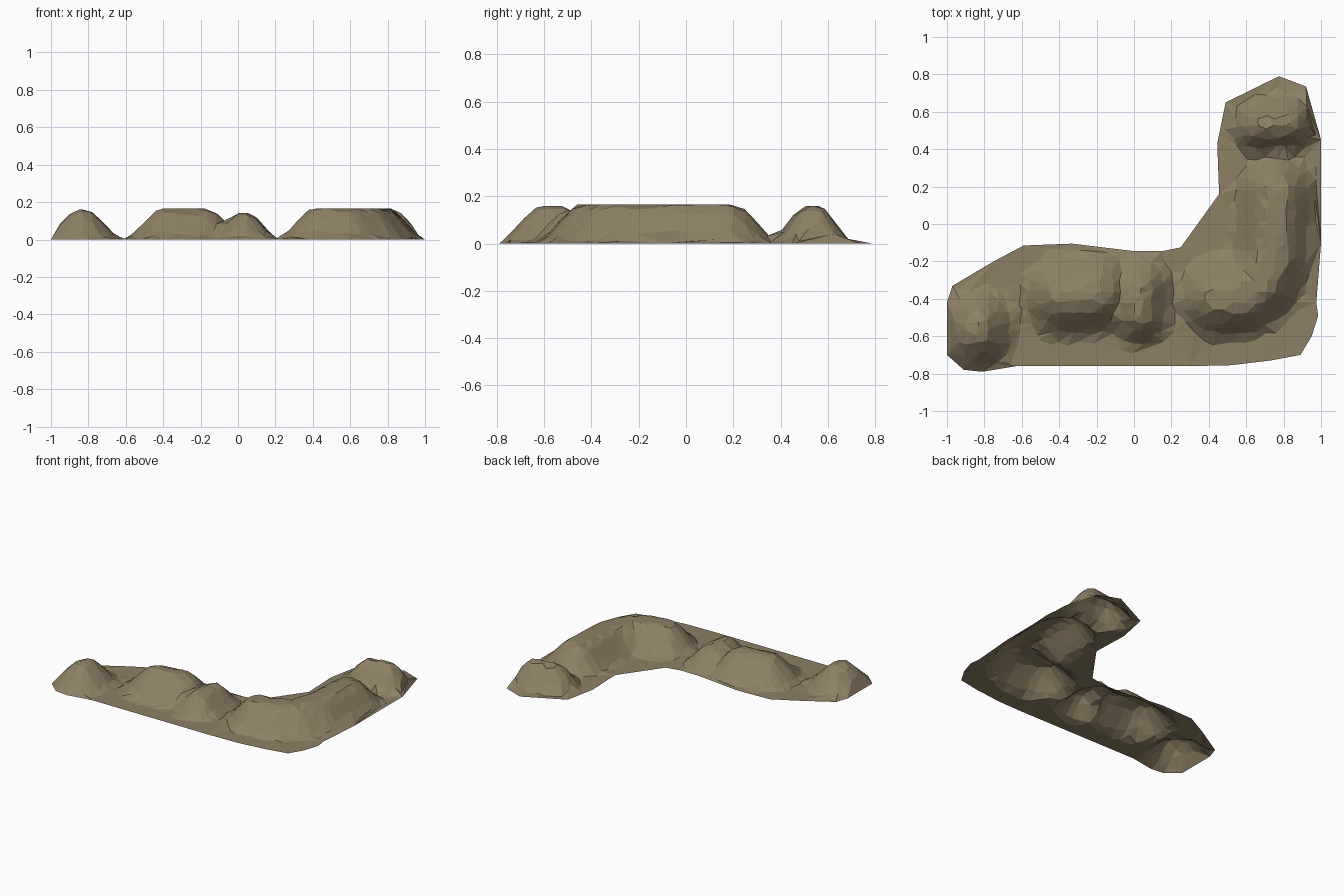
import bpy, random
from mathutils import Vector
from mathutils.geometry import delaunay_2d_cdt, intersect_point_line

if "Cube" in bpy.data.objects:
    bpy.data.objects.remove(bpy.data.objects["Cube"])

random.seed(4)

# Footprint of the ground skirt
outline = [(-1, -.42), (-.97, -.33), (-.75, -.2), (-.59, -.115), (-.33, -.105),
           (0, -.145), (.15, -.145), (.25, -.125), (.455, .16), (.445, .43),
           (.49, .65), (.775, .79), (.92, .735), (1, .45), (1, -.1), (.975, -.42),
           (.985, -.49), (.95, -.6), (.89, -.7), (.73, -.73), (.52, -.755),
           (.3, -.76), (-.63, -.76), (-.81, -.79), (-.91, -.78), (-1, -.7)]

# Mounds: ridge line, crest half-width, foot half-width, height
mounds = [
    ([(-.835, -.59), (-.83, -.54)], .03, .21, .16),                  # left end mound
    ([(-.37, -.39), (-.20, -.37)], .05, .24, .165),                  # long middle mound
    ([(.03, -.49), (.04, -.34)], .025, .18, .143),                   # narrow middle mound
    ([(.45, -.40), (.58, -.39), (.68, -.31), (.74, -.18), (.76, .16)], .06, .235, .166),  # curved bank
    ([(.68, .52), (.83, .54)], .03, .17, .16),                       # far end mound
]


def ridge_distance(p, ridge):
    best = 9
    for a, b in zip(ridge, ridge[1:]):
        a, b = Vector(a), Vector(b)
        q, t = intersect_point_line(p, a, b)
        q = a.lerp(b, min(1, max(0, t)))
        best = min(best, (p - q.to_2d()).length)
    return best


def height(p):
    z = 0
    for ridge, crest, foot, h in mounds:
        t = (foot - ridge_distance(p, ridge)) / (foot - crest)
        t = min(1, max(0, t))
        z = max(z, h * (.5 * t + .5 * t * t * (3 - 2 * t)))
    return z


def inside(p):
    hit = False
    for a, b in zip(outline, outline[1:] + outline[:1]):
        if (a[1] > p.y) != (b[1] > p.y) and p.x < a[0] + (p.y - a[1]) * (b[0] - a[0]) / (b[1] - a[1]):
            hit = not hit
    return hit


# Irregular sample points on and just around the mounds
points = [Vector(p) for p in outline]
step = .055
for i in range(38):
    for j in range(31):
        p = Vector((-1 + i * step + random.uniform(-.015, .015),
                    -.8 + j * step + random.uniform(-.015, .015)))
        near = any(ridge_distance(p, m[0]) < m[2] + .03 for m in mounds)
        margin = all(inside(p + Vector(d)) for d in ((.015, 0), (-.015, 0), (0, .015), (0, -.015)))
        if near and margin:
            points.append(p)
for m in mounds:
    points += [Vector(p) for p in m[0]]

# Faceted earth bank as one open sheet
verts, _, faces, *_ = delaunay_2d_cdt(points, [], [list(range(len(outline)))], 1, 1e-5)
mesh = bpy.data.meshes.new("earth_bank")
mesh.from_pydata([(v.x, v.y, height(v) if inside(v) and i >= len(outline) else 0)
                  for i, v in enumerate(verts)], [], [list(f) for f in faces])
bank = bpy.data.objects.new("earth_bank", mesh)
bpy.context.collection.objects.link(bank)

# Brown earth
mat = bpy.data.materials.new("earth")
mat.diffuse_color = (.27, .215, .13, 1)
mat.use_nodes = True
mat.node_tree.nodes["Principled BSDF"].inputs["Base Color"].default_value = mat.diffuse_color
mesh.materials.append(mat)
